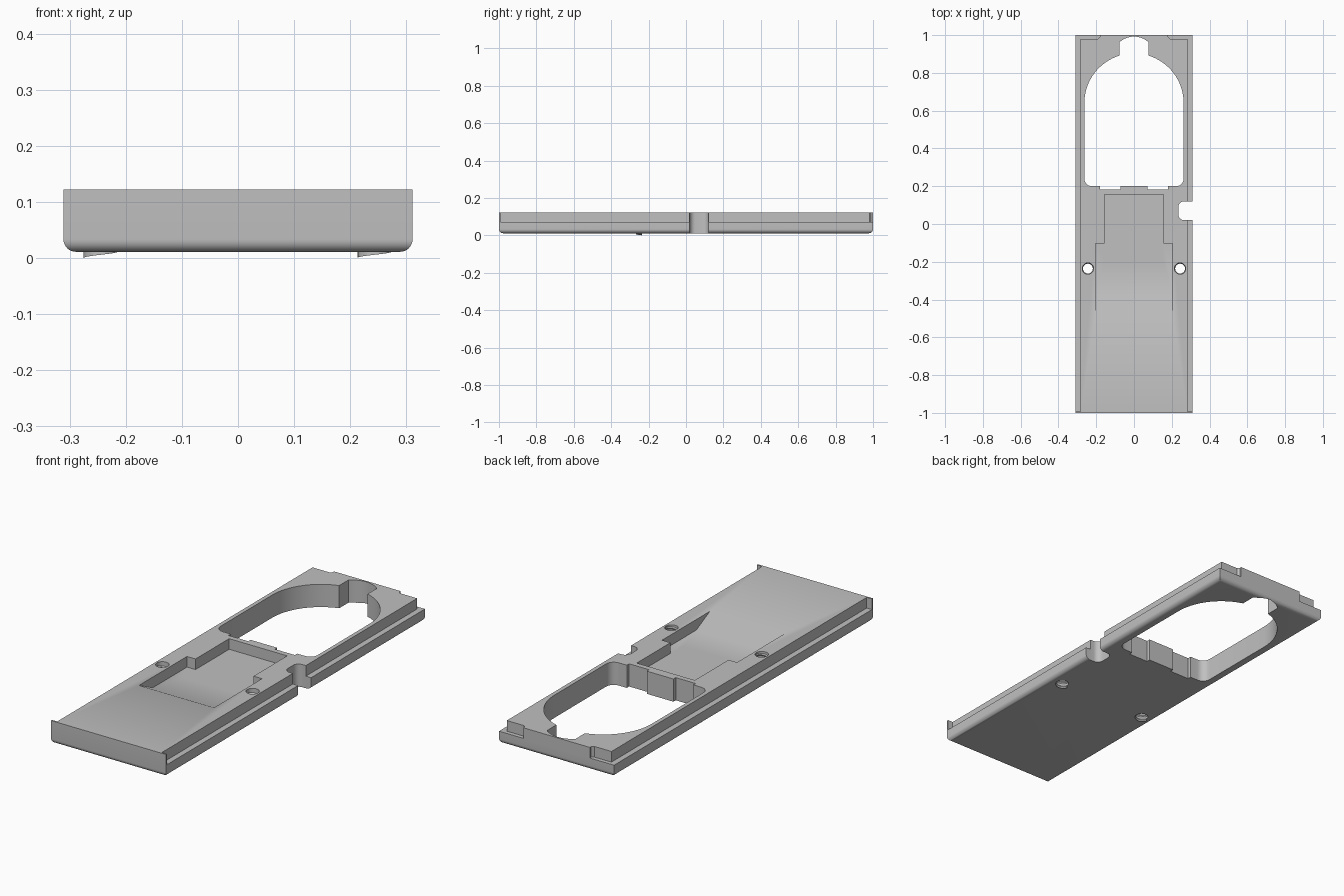
import bpy, bmesh
from math import sin, cos, pi, radians, acos

if "Cube" in bpy.data.objects:
    bpy.data.objects.remove(bpy.data.objects["Cube"], do_unlink=True)

BOTTOM, TOP, LEDGE, POCKET = 0.011, 0.122, 0.07, 0.07
HALF_W = 0.311

grey = bpy.data.materials.new("plain grey")
grey.use_nodes = True
colour = (0.53, 0.53, 0.53, 1)
grey.diffuse_color = colour
grey.node_tree.nodes["Principled BSDF"].inputs["Base Color"].default_value = colour


def to_object(name, bm):
    bmesh.ops.recalc_face_normals(bm, faces=bm.faces[:])
    mesh = bpy.data.meshes.new(name)
    bm.to_mesh(mesh)
    bm.free()
    mesh.materials.append(grey)
    obj = bpy.data.objects.new(name, mesh)
    bpy.context.collection.objects.link(obj)
    return obj


def prism(name, outline, lo, hi, axis="z"):
    """Extrude a flat outline: (x, y) along z, or (y, z) along x."""
    bm = bmesh.new()
    place = (lambda a, b: (a, b, lo)) if axis == "z" else (lambda a, b: (lo, a, b))
    face = bm.faces.new([bm.verts.new(place(a, b)) for a, b in outline])
    new = bmesh.ops.extrude_face_region(bm, geom=[face])["geom"]
    step = (0, 0, hi - lo) if axis == "z" else (hi - lo, 0, 0)
    bmesh.ops.translate(bm, vec=step, verts=[g for g in new if isinstance(g, bmesh.types.BMVert)])
    return to_object(name, bm)


def rect(x0, x1, y0, y1):
    return [(x0, y0), (x1, y0), (x1, y1), (x0, y1)]


def arc(cx, cy, r, start, end, n):
    angles = [start + (end - start) * i / n for i in range(n + 1)]
    return [(cx + r * cos(radians(a)), cy + r * sin(radians(a))) for a in angles]


def cut(target, cutter):
    cutter.hide_render = True
    mod = target.modifiers.new("cut", "BOOLEAN")
    mod.operation, mod.solver, mod.object = "DIFFERENCE", "EXACT", cutter
    bpy.context.view_layer.objects.active = target
    bpy.ops.object.modifier_apply(modifier=mod.name)
    bpy.data.objects.remove(cutter, do_unlink=True)


# Slab with rounded bottom edges
body = prism("case_plate", rect(-HALF_W, HALF_W, -1, 1), BOTTOM, TOP)
bm = bmesh.new()
bm.from_mesh(body.data)
low = [e for e in bm.edges if all(v.co.z < BOTTOM + 0.001 for v in e.verts)]
bmesh.ops.bevel(bm, geom=low, offset=0.022, segments=8, profile=0.5, affect="EDGES")
bm.to_mesh(body.data)
bm.free()

# Side rebates behind the thin front lip, turning round the rear corners
for s in (-1, 1):
    outline = [(0.4, -0.992), (0.4, 1.1), (0.18, 1.1), (0.18, 0.99),
               (0.19, 0.98), (0.283, 0.98), (0.283, -0.992)]
    cut(body, prism("rebate_cutter", [(s * x, y) for x, y in outline], LEDGE, 0.2))

# Large arched window with a neck at the rear
R, NECK, CY = 0.263, 0.077, 0.64
shoulder = 180 * acos(NECK / R) / pi
half = arc(R - 0.04, 0.24, 0.04, -90, 0, 6) + arc(0, CY, R, 0, shoulder, 16)
crown = arc(0, 0.877, 0.115, 48, 90, 8)
half += [(x, y) for x, y in crown]
window = half + [(-x, y) for x, y in reversed(half[:-1])]
cut(body, prism("window_cutter", window, -0.1, 0.3))

# Two slots in the front edge of the window
for s in (-1, 1):
    a, b = sorted((s * 0.072, s * 0.18))
    cut(body, prism("slot_cutter", rect(a, b, 0.182, 0.23), -0.1, 0.3))

# Rounded notch in the left side
notch = [(0.4, 0.02), (0.4, 0.12)]
notch += arc(0.265, 0.09, 0.03, 90, 180, 6) + arc(0.265, 0.05, 0.03, 180, 270, 6)
cut(body, prism("notch_cutter", notch, -0.1, 0.3))

# Stepped recess with a ramp at its front end
cut(body, prism("recess_cutter", rect(-0.157, 0.157, -0.2, 0.156), POCKET, 0.3))
ramp = [(-0.475, TOP), (-0.37, POCKET), (-0.104, POCKET), (-0.104, 0.2), (-0.475, 0.2)]
cut(body, prism("ramp_cutter", ramp, -0.203, 0.203, axis="x"))

# Screw holes
HOLE_X, HOLE_Y, HOLE_R = 0.244, -0.236, 0.03
for s in (-1, 1):
    cut(body, prism("hole_cutter", arc(s * HOLE_X, HOLE_Y, HOLE_R, 0, 350, 35), -0.1, 0.3))


# Screw threads, each a ridge wound up the wall of its hole
def thread(name, cx):
    bm = bmesh.new()
    per_turn, turns, pitch = 24, 4.5, 0.023
    section = [(HOLE_R + 0.001, 0), (0.026, 0.006), (0.026, 0.008), (HOLE_R + 0.001, 0.014)]
    rings = []
    for i in range(int(per_turn * turns) + 1):
        a = 2 * pi * i / per_turn + pi
        rings.append([bm.verts.new((cx + r * cos(a), HOLE_Y + r * sin(a),
                                    z + pitch * i / per_turn)) for r, z in section])
    n = len(section)
    for p, q in zip(rings, rings[1:]):
        for j in range(n):
            k = (j + 1) % n
            bm.faces.new((p[j], p[k], q[k], q[j]))
    bm.faces.new(rings[0])
    bm.faces.new(rings[-1])
    return to_object(name, bm)


parts = [body, thread("left_screw_thread", HOLE_X), thread("right_screw_thread", -HOLE_X)]

bpy.ops.object.select_all(action="DESELECT")
for obj in parts:
    obj.select_set(True)
bpy.context.view_layer.objects.active = body
bpy.ops.object.shade_smooth_by_angle(angle=radians(30))
